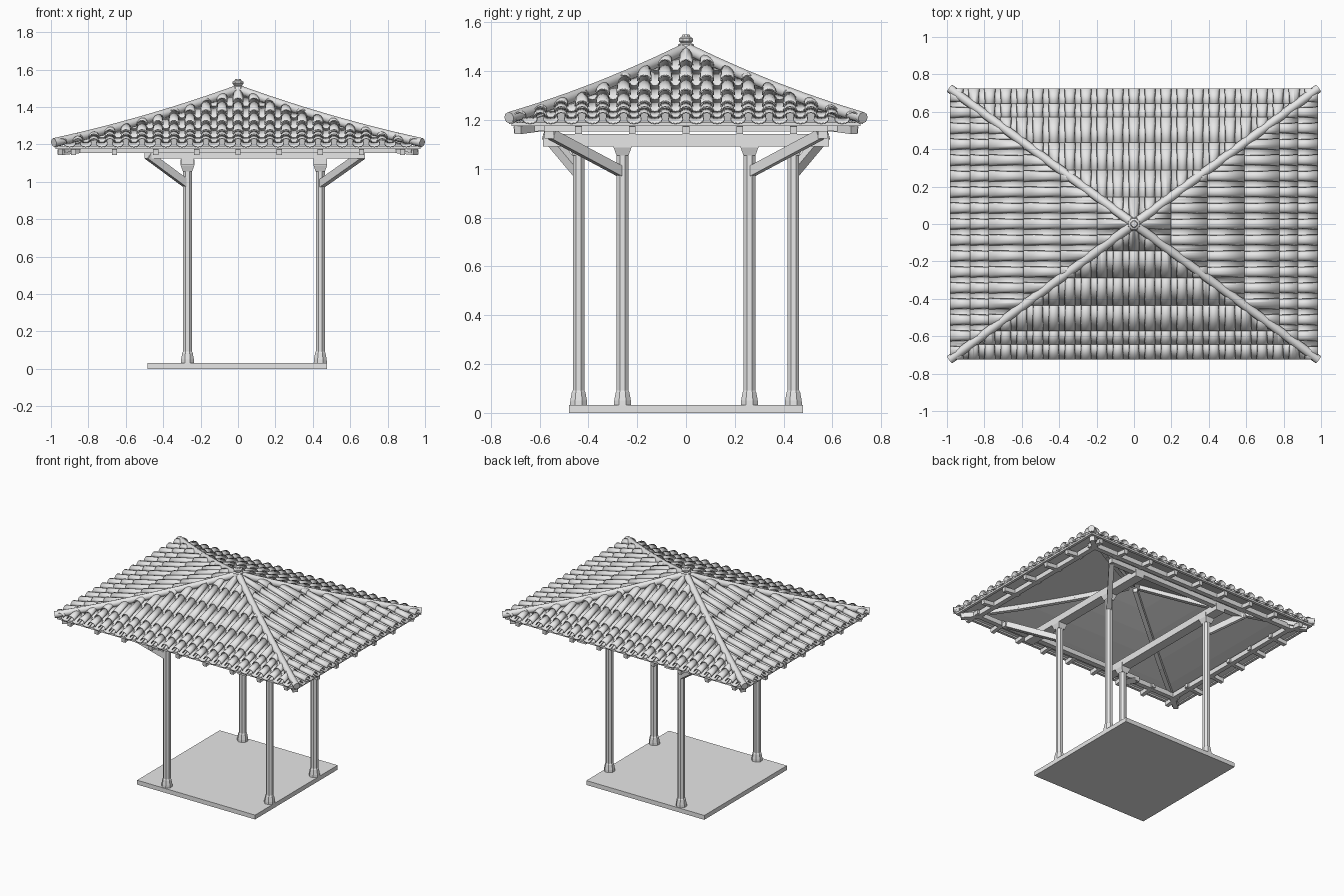
import bpy, bmesh, math
from mathutils import Vector, Matrix

if "Cube" in bpy.data.objects:
    bpy.data.objects.remove(bpy.data.objects["Cube"])

grey = bpy.data.materials.new("plain_grey")
grey.use_nodes = True
grey.diffuse_color = (0.8, 0.8, 0.8, 1)
grey.node_tree.nodes["Principled BSDF"].inputs["Base Color"].default_value = (0.8, 0.8, 0.8, 1)

HALF_X, HALF_Y = 0.985, 0.725
SIGNS = [(sx, sy) for sx in (-1, 1) for sy in (-1, 1)]


def roof_z(s):
    """Height of the sagging roof slope; s is 0 at the peak and 1 at the eave."""
    t = 1 - s
    return 1.2 + 0.285 * (0.75 * t + 0.25 * t * t)


def finish(name, bm, smooth=None):
    mesh = bpy.data.meshes.new(name)
    bm.to_mesh(mesh)
    bm.free()
    mesh.materials.append(grey)
    ob = bpy.data.objects.new(name, mesh)
    bpy.context.collection.objects.link(ob)
    if smooth:
        bpy.ops.object.select_all(action='DESELECT')
        ob.select_set(True)
        bpy.context.view_layer.objects.active = ob
        bpy.ops.object.shade_smooth_by_angle(angle=math.radians(smooth))
    return ob


def add_box(bm, lo, hi):
    lo, hi = Vector(lo), Vector(hi)
    m = Matrix.Translation((lo + hi) / 2) @ Matrix.Diagonal((*(hi - lo), 1))
    bmesh.ops.create_cube(bm, size=1, matrix=m)


def add_beam(bm, a, b, width, height):
    """Rectangular timber between two points, kept upright."""
    a, b = Vector(a), Vector(b)
    along = (b - a).normalized()
    side = Vector((0, 0, 1)).cross(along).normalized()
    up = along.cross(side)
    m = Matrix((along, side, up)).transposed().to_4x4()
    m = Matrix.Translation((a + b) / 2) @ m @ Matrix.Diagonal(((b - a).length, width, height, 1))
    bmesh.ops.create_cube(bm, size=1, matrix=m)


def add_lathe(bm, profile, sides, x=0, y=0, turn=0.5):
    """Stacked rings of the given (radius, height) pairs, capped at both ends."""
    rings = []
    for r, z in profile:
        angles = [(i + turn) * math.tau / sides for i in range(sides)]
        rings.append([bm.verts.new((x + r * math.cos(a), y + r * math.sin(a), z)) for a in angles])
    for low, high in zip(rings, rings[1:]):
        for i in range(sides):
            j = (i + 1) % sides
            bm.faces.new((low[i], low[j], high[j], high[i]))
    bm.faces.new(rings[0][::-1])
    bm.faces.new(rings[-1])


# Floor slab
bm = bmesh.new()
add_box(bm, (-0.485, -0.48, 0), (0.475, 0.48, 0.032))
finish("floor_slab", bm)

# Posts with flared feet and square capitals, and their corner braces
POSTS = [(-0.27, 0.44, -0.48, 0.57), (0.44, 0.26, 0.66, 0.55)]
posts, capitals, braces = bmesh.new(), bmesh.new(), bmesh.new()
for px, py, bx, by in POSTS:
    for sy in (-1, 1):
        add_lathe(posts, [(0.038, 0.03), (0.037, 0.05), (0.03, 0.085), (0.026, 0.092),
                          (0.026, 1.08)], 8, px, sy * py)
        add_lathe(capitals, [(0.035, 1.055), (0.052, 1.088), (0.052, 1.118)], 4, px, sy * py)
        add_beam(braces, (px, sy * py, 0.985), (bx, sy * by, 1.14), 0.035, 0.04)
finish("posts", posts)
finish("capitals", capitals)
finish("corner_braces", braces)

# Main beams on the posts and the long beams crossing them
bm = bmesh.new()
for px in (-0.27, 0.44):
    add_box(bm, (px - 0.035, -0.586, 1.092), (px + 0.035, 0.586, 1.142))
for sy in (-1, 1):
    add_beam(bm, (-0.5, sy * 0.56, 1.142), (0.68, sy * 0.56, 1.142), 0.04, 0.036)
finish("main_beams", bm)

# Rectangular ring beam under the eaves
bm = bmesh.new()
for s in (-1, 1):
    add_beam(bm, (-0.88, s * 0.61, 1.17), (0.88, s * 0.61, 1.17), 0.035, 0.035)
    add_beam(bm, (s * 0.86, -0.62, 1.17), (s * 0.86, 0.62, 1.17), 0.035, 0.035)
finish("ring_beam", bm)

# Short rafter tails sticking out below the eaves
bm = bmesh.new()
for s in (-1, 1):
    for i in range(-4, 5):
        add_beam(bm, (i * 0.22, s * 0.58, 1.172), (i * 0.22, s * 0.705, 1.158), 0.028, 0.03)
    for i in range(-2, 3):
        add_beam(bm, (s * 0.83, i * 0.22, 1.172), (s * 0.965, i * 0.22, 1.158), 0.028, 0.03)
for sx, sy in SIGNS:
    add_beam(bm, (sx * 0.84, sy * 0.6, 1.172), (sx * 0.95, sy * 0.69, 1.16), 0.035, 0.035)
finish("rafter_tails", bm)

# Hip rafters following the underside of the roof
bm = bmesh.new()
steps = (0.95, 0.64, 0.33, 0.03)
for sx, sy in SIGNS:
    pts = [(sx * s * HALF_X, sy * s * HALF_Y, roof_z(s) - 0.04) for s in steps]
    for a, b in zip(pts, pts[1:]):
        add_beam(bm, a, b, 0.03, 0.035)
finish("hip_rafters", bm)

# Roof deck seen from below, and the thin board along the eave
bm = bmesh.new()
corner = math.sqrt(2)
add_lathe(bm, [(s * corner, roof_z(s) - 0.022) for s in (0.985, 0.8, 0.6, 0.4, 0.2, 0.01)], 4)
bm.faces.ensure_lookup_table()
caps = [f for f in bm.faces if abs(f.normal.z) > 0.99 or len({round(v.co.z, 4) for v in f.verts}) == 1]
bmesh.ops.delete(bm, geom=caps, context='FACES')
bmesh.ops.scale(bm, vec=(HALF_X, HALF_Y, 1), verts=bm.verts)
finish("roof_deck", bm)

bm = bmesh.new()
for s in (-1, 1):
    add_beam(bm, (-0.97, s * 0.705, 1.183), (0.97, s * 0.705, 1.183), 0.02, 0.014)
    add_beam(bm, (s * 0.965, -0.71, 1.183), (s * 0.965, 0.71, 1.183), 0.02, 0.014)
finish("eave_boards", bm)


def add_tile(bm, u, depth, s_low, s_high, half, rise, lift):
    """One arched tile; a negative rise makes a hollow channel tile."""
    rows = []
    for s, grow, up in ((s_low, 1.08, lift), (s_high, 0.9, 0)):
        row = []
        for i in range(7):
            a = math.pi * (1 - i / 6)
            row.append(bm.verts.new((u + half * grow * math.cos(a), -s * depth,
                                     roof_z(s) + up + rise * grow * math.sin(a))))
        rows.append(row)
    for i in range(6):
        bm.faces.new((rows[0][i], rows[0][i + 1], rows[1][i + 1], rows[1][i]))


# Tile courses: four slopes of alternating cover and channel tiles cut at the hips
COURSES = (1.0, 0.89, 0.79, 0.6, 0.4, 0.2, 0.0)
for k, side in enumerate(("front", "right", "back", "left")):
    width, depth = (HALF_X, HALF_Y) if k % 2 == 0 else (HALF_Y, HALF_X)
    columns = round(2 * width / 0.087)
    pitch = 2 * width / columns
    bm = bmesh.new()
    for c in range(columns + 1):
        u = -width + c * pitch
        for low, high in zip(COURSES, COURSES[1:]):
            if low < (abs(u) - pitch) / width:
                continue
            top = max(high - 0.02, 0)
            add_tile(bm, u, depth, low, top, 0.026, -0.014, 0.003)
            add_tile(bm, u + pitch / 2, depth, low, top, 0.028, 0.024, 0.007)
    for s in (-1, 1):
        geom = bm.verts[:] + bm.edges[:] + bm.faces[:]
        bmesh.ops.bisect_plane(bm, geom=geom, plane_co=(0, 0, 0),
                               plane_no=(s * depth, width, 0), clear_outer=True)
    bmesh.ops.rotate(bm, cent=(0, 0, 0), matrix=Matrix.Rotation(k * math.pi / 2, 3, 'Z'), verts=bm.verts)
    tiles = finish(side + "_roof_tiles", bm, 40)
    thick = tiles.modifiers.new("thickness", 'SOLIDIFY')
    thick.thickness = 0.004

# Rounded ridge caps along the four hips
for n, (sx, sy) in enumerate(SIGNS):
    curve = bpy.data.curves.new("hip_ridge", 'CURVE')
    curve.dimensions = '3D'
    curve.bevel_depth = 0.024
    curve.bevel_resolution = 2
    curve.use_fill_caps = True
    spline = curve.splines.new('POLY')
    spline.points.add(6)
    for i, p in enumerate(spline.points):
        s = i / 6
        p.co = (sx * s * HALF_X, sy * s * HALF_Y, roof_z(s) + 0.009, 1)
    curve.materials.append(grey)
    bpy.context.collection.objects.link(bpy.data.objects.new("hip_ridge_%d" % (n + 1), curve))

# Finial on the peak
bm = bmesh.new()
add_lathe(bm, [(0.042, 1.485), (0.034, 1.51), (0.022, 1.515), (0.032, 1.524),
               (0.032, 1.534), (0.02, 1.54), (0.016, 1.55)], 8)
finish("roof_finial", bm)
